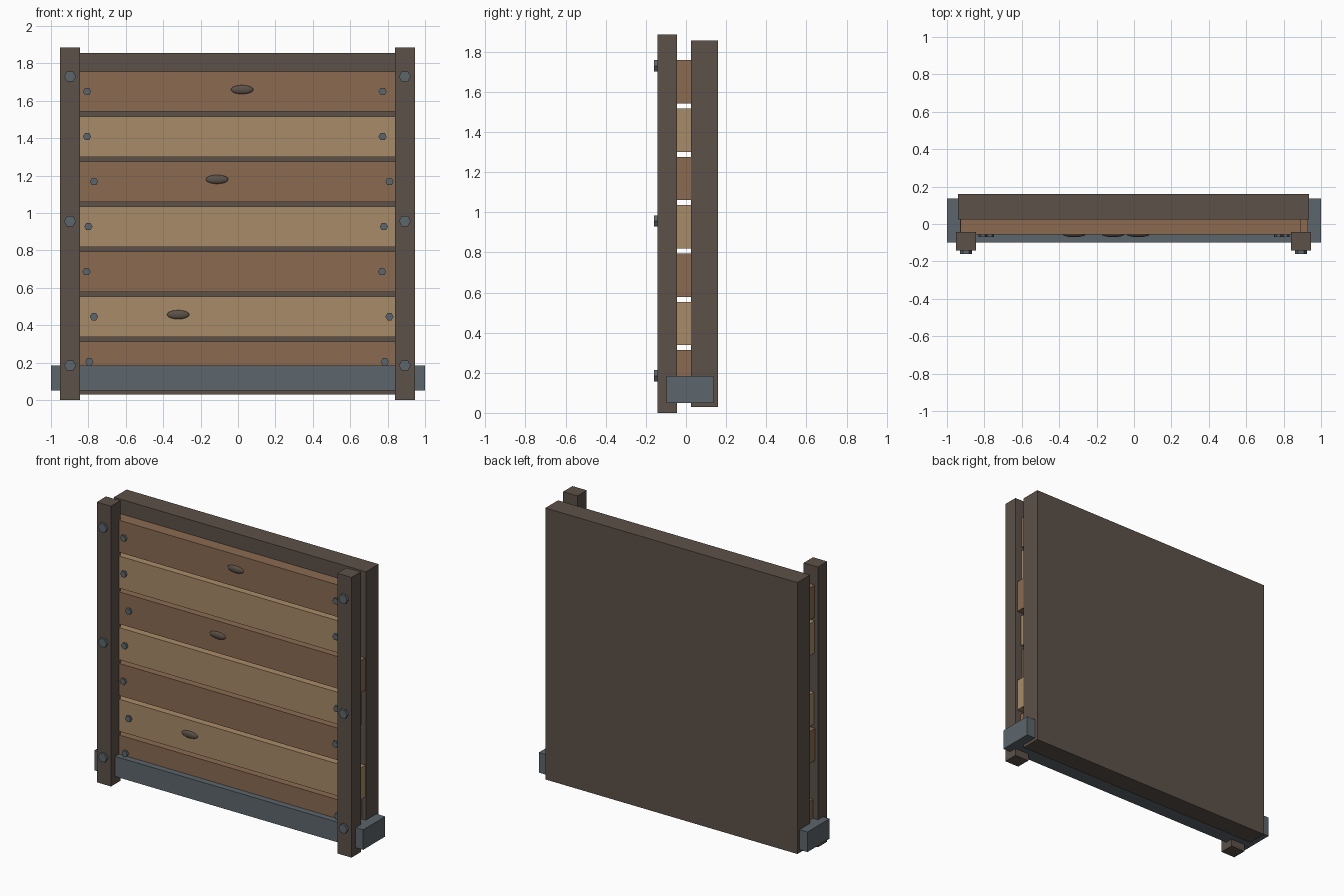
import bpy, math

if "Cube" in bpy.data.objects:
    bpy.data.objects.remove(bpy.data.objects["Cube"])


def material(name, rgb):
    """Flat colour from 0-255 display values."""
    m = bpy.data.materials.new(name)
    lin = [((c / 255 + 0.055) / 1.055) ** 2.4 for c in rgb]
    m.diffuse_color = (*lin, 1.0)
    m.use_nodes = True
    m.node_tree.nodes["Principled BSDF"].inputs["Base Color"].default_value = m.diffuse_color
    return m


DARK = material("dark_wood", (92, 81, 72))
BROWN = material("brown_wood", (139, 107, 81))
TAN = material("tan_wood", (169, 139, 104))
STEEL = material("blue_grey_steel", (92, 102, 108))


def finish(name, mat):
    ob = bpy.context.object
    ob.name = name
    ob.data.materials.append(mat)
    return ob


def box(name, x, y, z, mat):
    """Box from (min, max) pairs on each axis."""
    bpy.ops.mesh.primitive_cube_add(size=1, location=[(a + b) / 2 for a, b in (x, y, z)])
    bpy.context.object.scale = [b - a for a, b in (x, y, z)]
    return finish(name, mat)


def bolt(name, x, z, radius, back, front):
    """Hexagonal head facing the front, corners pointing sideways."""
    bpy.ops.mesh.primitive_cylinder_add(
        vertices=6, radius=radius, depth=back - front,
        location=(x, (back + front) / 2, z),
        rotation=(math.pi / 2, math.pi / 6, 0))
    return finish(name, STEEL)


CENTRE = -0.003
PLANK_FRONT = -0.056

# Back panel and lower steel bar
box("back_panel", (CENTRE - 0.938, CENTRE + 0.938), (0.025, 0.16), (0.03, 1.856), DARK)
box("bottom_bar", (-1, 1), (-0.098, 0.137), (0.05, 0.185), STEEL)

# Front posts with large bolts
for side, sx in (("left", -1), ("right", 1)):
    x = CENTRE + sx * 0.895
    box(f"{side}_post", (x - 0.053, x + 0.053), (-0.143, -0.044), (0, 1.885), DARK)
    for i, z in enumerate((0.185, 0.957, 1.73)):
        bolt(f"{side}_post_bolt_{i + 1}", x, z, 0.032, -0.14, -0.16)

# Staggered planks in alternating colours, each with two small bolts
for i, shift in enumerate((-0.005, 0.02, -0.02, -0.01, 0.02, -0.017, -0.017)):
    z = 0.205 + i * 0.2408
    box(f"plank_{i + 1}", (shift - 0.91, shift + 0.91), (PLANK_FRONT, 0.027),
        (z - 0.108, z + 0.108), TAN if i % 2 else BROWN)
    for side, sx in (("left", -1), ("right", 1)):
        bolt(f"{side}_plank_bolt_{i + 1}", shift + sx * 0.79, z, 0.022,
             PLANK_FRONT + 0.005, -0.07)

# Wood knots
for i, (x, z) in enumerate(((-0.32, 0.457), (-0.112, 1.18), (0.022, 1.66))):
    bpy.ops.mesh.primitive_uv_sphere_add(segments=20, ring_count=10, radius=1,
                                         location=(x, PLANK_FRONT, z))
    bpy.context.object.scale = (0.06, 0.014, 0.024)
    finish(f"knot_{i + 1}", DARK)
    bpy.ops.object.shade_smooth_by_angle()
